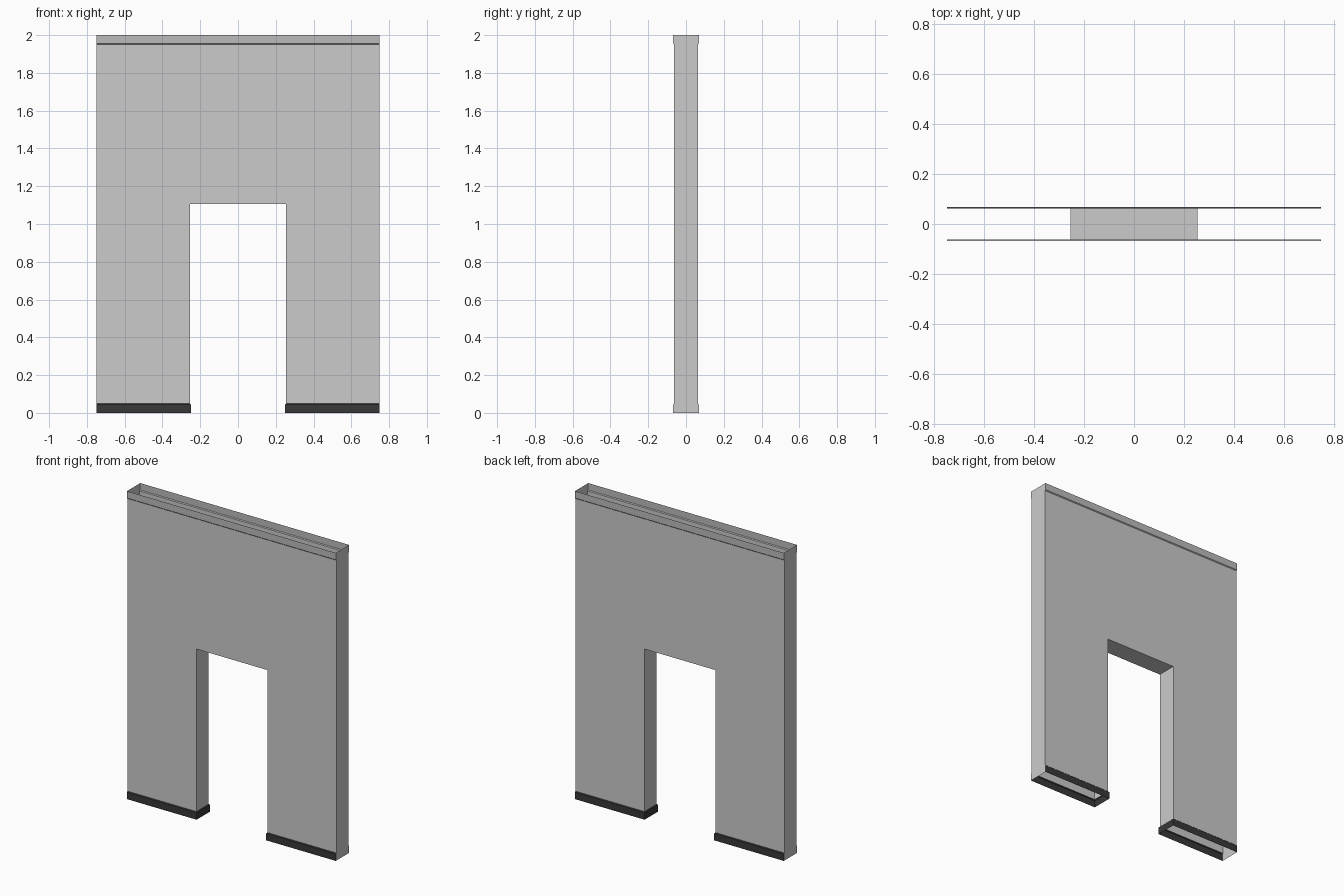
import bpy

if "Cube" in bpy.data.objects:
    bpy.data.objects.remove(bpy.data.objects["Cube"])

W = 0.75                      # half width
DOOR_Z = 1.105                # doorway height
Y_TRIM, Y_WALL = 0.068, 0.063
X_TRIM, X_WALL = 0.25, 0.255  # doorway half widths
LIP, TRIM = 0.045, 0.05


def leg_path(x, y, z):
    """U-shaped outline of the right leg: back, jamb, front."""
    return [(W, y, z), (x, y, z), (x, -y, z), (W, -y, z)]


def loft(levels):
    return [[a[i], a[i + 1], b[i + 1], b[i]]
            for a, b in zip(levels, levels[1:]) for i in range(len(a) - 1)]


def sheet(x0, x1, low, high):
    """Front and back panels between two (y, z) levels."""
    (y0, z0), (y1, z1) = low, high
    return [[(x0, -y0, z0), (x1, -y0, z0), (x1, -y1, z1), (x0, -y1, z1)],
            [(x1, y0, z0), (x0, y0, z0), (x0, y1, z1), (x1, y1, z1)]]


def make(name, faces, color=None):
    verts, index = [], {}
    for f in faces:
        for v in f:
            if v not in index:
                index[v] = len(verts)
                verts.append(v)
    mesh = bpy.data.meshes.new(name)
    mesh.from_pydata(verts, [], [[index[v] for v in f] for f in faces])
    ob = bpy.data.objects.new(name, mesh)
    bpy.context.collection.objects.link(ob)
    mod = ob.modifiers.new("Mirror", 'MIRROR')
    mod.use_axis[0] = True
    if color:
        mat = bpy.data.materials.new(name)
        mat.diffuse_color = color
        mat.use_nodes = True
        mat.node_tree.nodes["Principled BSDF"].inputs["Base Color"].default_value = mat.diffuse_color
        mesh.materials.append(mat)
    return ob


# Dark baseboard wrapping into the doorway, with a small sloped lip
make("baseboard", loft([leg_path(X_TRIM, Y_TRIM, 0),
                        leg_path(X_TRIM, Y_TRIM, LIP),
                        leg_path(X_WALL, Y_WALL, TRIM)]), (0.04, 0.04, 0.04, 1))

# Wall panels, door jambs and the underside of the lintel
wall = loft([leg_path(X_WALL, Y_WALL, TRIM), leg_path(X_WALL, Y_WALL, DOOR_Z)])
for x0, x1 in ((0, X_WALL), (X_WALL, W)):
    wall += sheet(x0, x1, (Y_WALL, DOOR_Z), (Y_WALL, 2 - TRIM))
wall.append([(0, Y_WALL, DOOR_Z), (X_WALL, Y_WALL, DOOR_Z),
             (X_WALL, -Y_WALL, DOOR_Z), (0, -Y_WALL, DOOR_Z)])
make("wall", wall)

# Slightly darker strip along the open top
make("top_trim", sheet(0, W, (Y_WALL, 2 - TRIM), (Y_TRIM, 2 - LIP))
     + sheet(0, W, (Y_TRIM, 2 - LIP), (Y_TRIM, 2)), (0.5, 0.5, 0.5, 1))

# Closed side ends following the trim profile
side = [(Y_TRIM, 0), (Y_TRIM, LIP), (Y_WALL, TRIM),
        (Y_WALL, 2 - TRIM), (Y_TRIM, 2 - LIP), (Y_TRIM, 2)]
make("end_cap", [[(W, y, z) for y, z in side]
                 + [(W, -y, z) for y, z in reversed(side)]])
